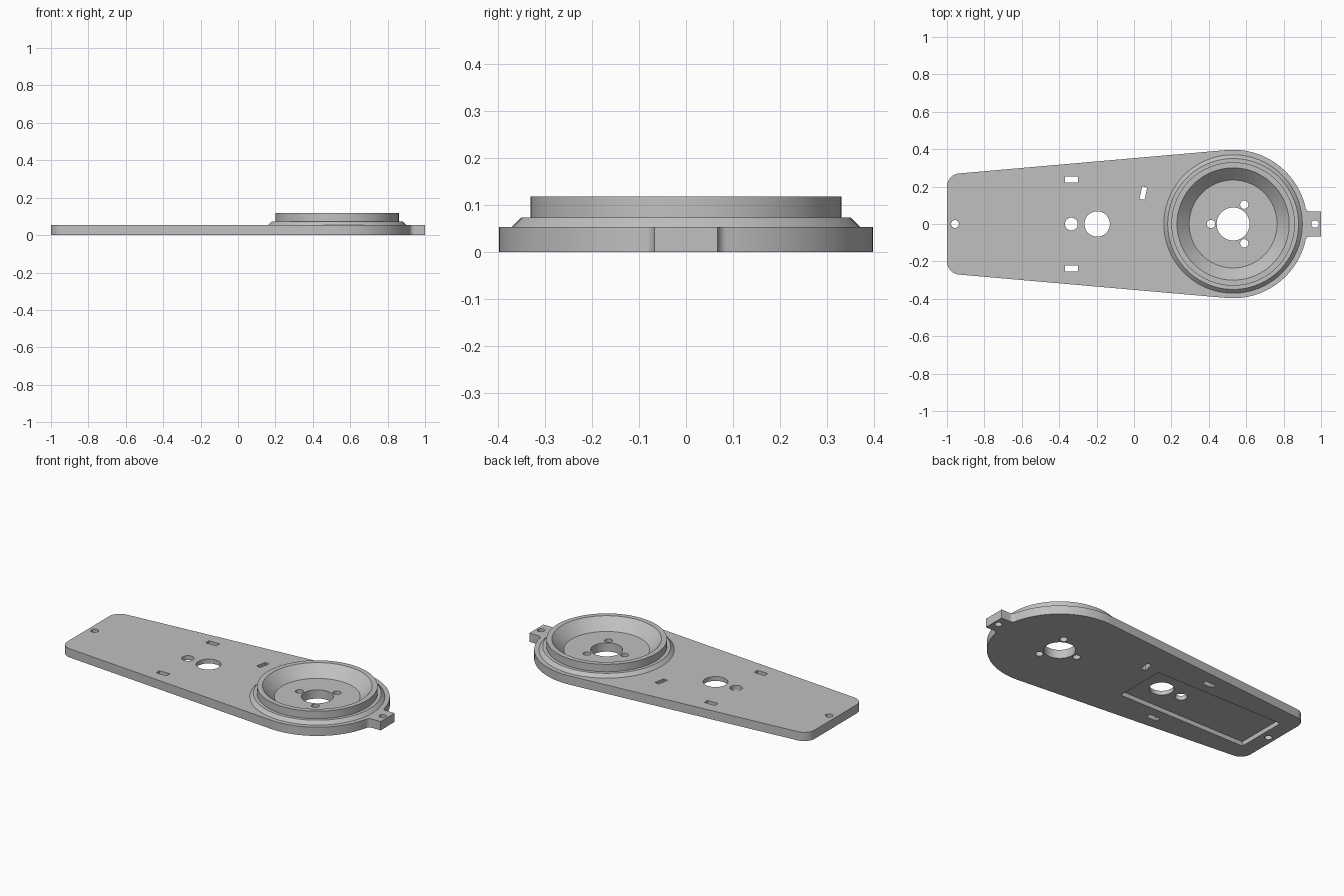
import bpy, bmesh
from math import sin, cos, asin, sqrt, pi, radians
from mathutils import Matrix, Vector

cube = bpy.data.objects.get("Cube")
if cube:
    bpy.data.objects.remove(cube, do_unlink=True)

# Main dimensions
HUB_X, HUB_R, THICK = 0.53, 0.397, 0.053
TAPER, CORNER_R = radians(5.0), 0.07
TAB_HALF, FILLET = 0.067, 0.025

grey = bpy.data.materials.new("plain grey")
grey.use_nodes = True
colour = (0.53, 0.53, 0.53, 1)
grey.diffuse_color = colour
grey.node_tree.nodes["Principled BSDF"].inputs["Base Color"].default_value = colour


def make_object(name, bm):
    bmesh.ops.recalc_face_normals(bm, faces=bm.faces)
    mesh = bpy.data.meshes.new(name)
    bm.to_mesh(mesh)
    bm.free()
    mesh.materials.append(grey)
    obj = bpy.data.objects.new(name, mesh)
    bpy.context.collection.objects.link(obj)
    return obj


def activate(obj):
    bpy.ops.object.select_all(action='DESELECT')
    obj.select_set(True)
    bpy.context.view_layer.objects.active = obj


def arc(cx, cy, r, a0, a1, steps):
    angles = [a0 + (a1 - a0) * i / steps for i in range(steps + 1)]
    return [(cx + r * cos(a), cy + r * sin(a)) for a in angles]


def add_hole(bm, x, y, r):
    bmesh.ops.create_cone(bm, cap_ends=True, segments=48, radius1=r, radius2=r,
                          depth=0.4, matrix=Matrix.Translation((x, y, 0)))


def add_box(bm, x, y, z, size, turn=0):
    bmesh.ops.create_cube(bm, size=1, matrix=Matrix.Translation((x, y, z))
                          @ Matrix.Rotation(turn, 4, 'Z') @ Matrix.Diagonal((*size, 1)))


def cut(target, cutter):
    cutter.hide_render = True
    mod = target.modifiers.new("cut", 'BOOLEAN')
    mod.operation, mod.solver, mod.object = 'DIFFERENCE', 'EXACT', cutter
    activate(target)
    bpy.ops.object.modifier_apply(modifier=mod.name)
    bpy.data.objects.remove(cutter, do_unlink=True)


# Plate outline: tab, fillet, hub arc and rounded tapered end, then mirrored
fillet_y = TAB_HALF + FILLET
fillet_x = HUB_X + sqrt((HUB_R + FILLET) ** 2 - fillet_y ** 2)
start = asin(fillet_y / (HUB_R + FILLET))
corner_x = CORNER_R - 1
corner_y = (HUB_R - CORNER_R + sin(TAPER) * (corner_x - HUB_X)) / cos(TAPER)
half = [(1, TAB_HALF)]
half += arc(fillet_x, fillet_y, FILLET, 1.5 * pi, pi + start, 8)
half += arc(HUB_X, 0, HUB_R, start, pi / 2 + TAPER, 40)[1:]
half += arc(corner_x, corner_y, CORNER_R, pi / 2 + TAPER, pi, 10)
outline = half + [(x, -y) for x, y in reversed(half)]

bm = bmesh.new()
face = bm.faces.new([bm.verts.new((x, y, 0)) for x, y in outline])
top = bmesh.ops.extrude_face_region(bm, geom=[face])["geom"]
bmesh.ops.translate(bm, vec=(0, 0, THICK),
                    verts=[v for v in top if isinstance(v, bmesh.types.BMVert)])
plate = make_object("mounting_plate", bm)

# Shallow pocket in the underside
bm = bmesh.new()
add_box(bm, -0.473, 0, 0, (0.867, 0.32, 0.054))
cut(plate, make_object("pocket_cutter", bm))

# Round holes and slots through the plate
bm = bmesh.new()
for x, r in [(HUB_X, 0.088), (0.968, 0.02), (-0.957, 0.021), (-0.197, 0.068), (-0.335, 0.034)]:
    add_hole(bm, x, 0, r)
for angle in (pi / 3, pi, -pi / 3):
    add_hole(bm, HUB_X + 0.119 * cos(angle), 0.119 * sin(angle), 0.022)
for side in (1, -1):
    add_box(bm, -0.335, 0.237 * side, 0, (0.07, 0.032, 0.4))
add_box(bm, 0.05, 0.165, 0, (0.028, 0.068, 0.4), radians(-12))
cut(plate, make_object("hole_cutter", bm))

# Raised collar: chamfered foot, upright wall and conical bowl
profile = [(0.37, 0.05), (0.37, THICK), (0.35, 0.073), (0.33, 0.073),
           (0.33, 0.118), (0.30, 0.118), (0.235, THICK), (0.235, 0.05)]
bm = bmesh.new()
verts = [bm.verts.new((HUB_X + r, 0, z)) for r, z in profile]
edges = [bm.edges.new((verts[i - 1], verts[i])) for i in range(len(verts))]
bmesh.ops.spin(bm, geom=verts + edges, cent=Vector((HUB_X, 0, 0)), axis=(0, 0, 1),
               angle=2 * pi, steps=96, use_merge=True)
bmesh.ops.remove_doubles(bm, verts=bm.verts, dist=0.0001)
collar = make_object("bowl_collar", bm)

for obj in (plate, collar):
    activate(obj)
    bpy.ops.object.shade_smooth_by_angle(angle=radians(25))
